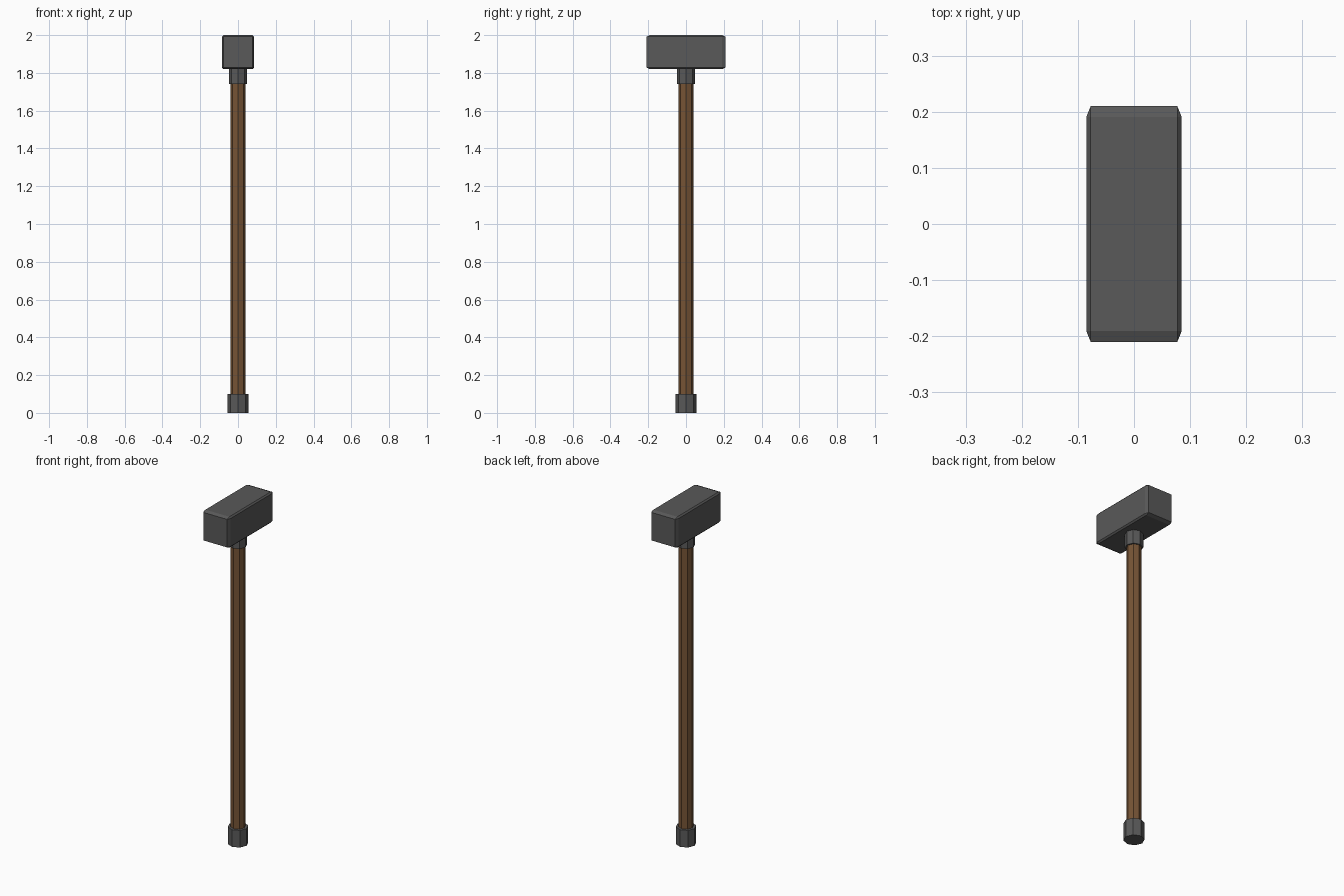
import bpy, bmesh, math

if "Cube" in bpy.data.objects:
    bpy.data.objects.remove(bpy.data.objects["Cube"])


def material(name, rgb):
    m = bpy.data.materials.new(name)
    m.diffuse_color = (*rgb, 1.0)
    m.use_nodes = True
    m.node_tree.nodes["Principled BSDF"].inputs["Base Color"].default_value = m.diffuse_color
    return m


iron = material("dark_iron", (0.1, 0.1, 0.1))
wood = material("brown_wood", (0.18, 0.088, 0.036))


def finish(bm, name, mat):
    bmesh.ops.recalc_face_normals(bm, faces=bm.faces)
    me = bpy.data.meshes.new(name)
    bm.to_mesh(me)
    bm.free()
    me.materials.append(mat)
    ob = bpy.data.objects.new(name, me)
    bpy.context.collection.objects.link(ob)
    return ob


def octagon_prism(name, radius, z0, z1, mat):
    """Eight-sided flat-faced bar with corners on the x and y axes."""
    bm = bmesh.new()
    rings = [[bm.verts.new((radius * math.cos(i * math.pi / 4),
                            radius * math.sin(i * math.pi / 4), z))
              for i in range(8)] for z in (z0, z1)]
    for i in range(8):
        j = (i + 1) % 8
        bm.faces.new((rings[0][i], rings[0][j], rings[1][j], rings[1][i]))
    bm.faces.new(rings[0][::-1])
    bm.faces.new(rings[1])
    return finish(bm, name, mat)


# Handle with pommel at the foot and collar under the head
octagon_prism("handle", 0.04, 0.05, 1.80, wood)
octagon_prism("pommel", 0.055, 0.0, 0.10, iron)
octagon_prism("collar", 0.048, 1.74, 1.83, iron)

# Head: unit cube chamfered first, then stretched so the chamfers stretch too
bm = bmesh.new()
bmesh.ops.create_cube(bm, size=1.0)
bmesh.ops.bevel(bm, geom=bm.edges[:], offset=0.046, segments=1,
                profile=0.5, affect='EDGES')
bmesh.ops.scale(bm, vec=(0.17, 0.42, 0.18), verts=bm.verts)
bmesh.ops.translate(bm, vec=(0, 0, 1.91), verts=bm.verts)
finish(bm, "hammer_head", iron)
